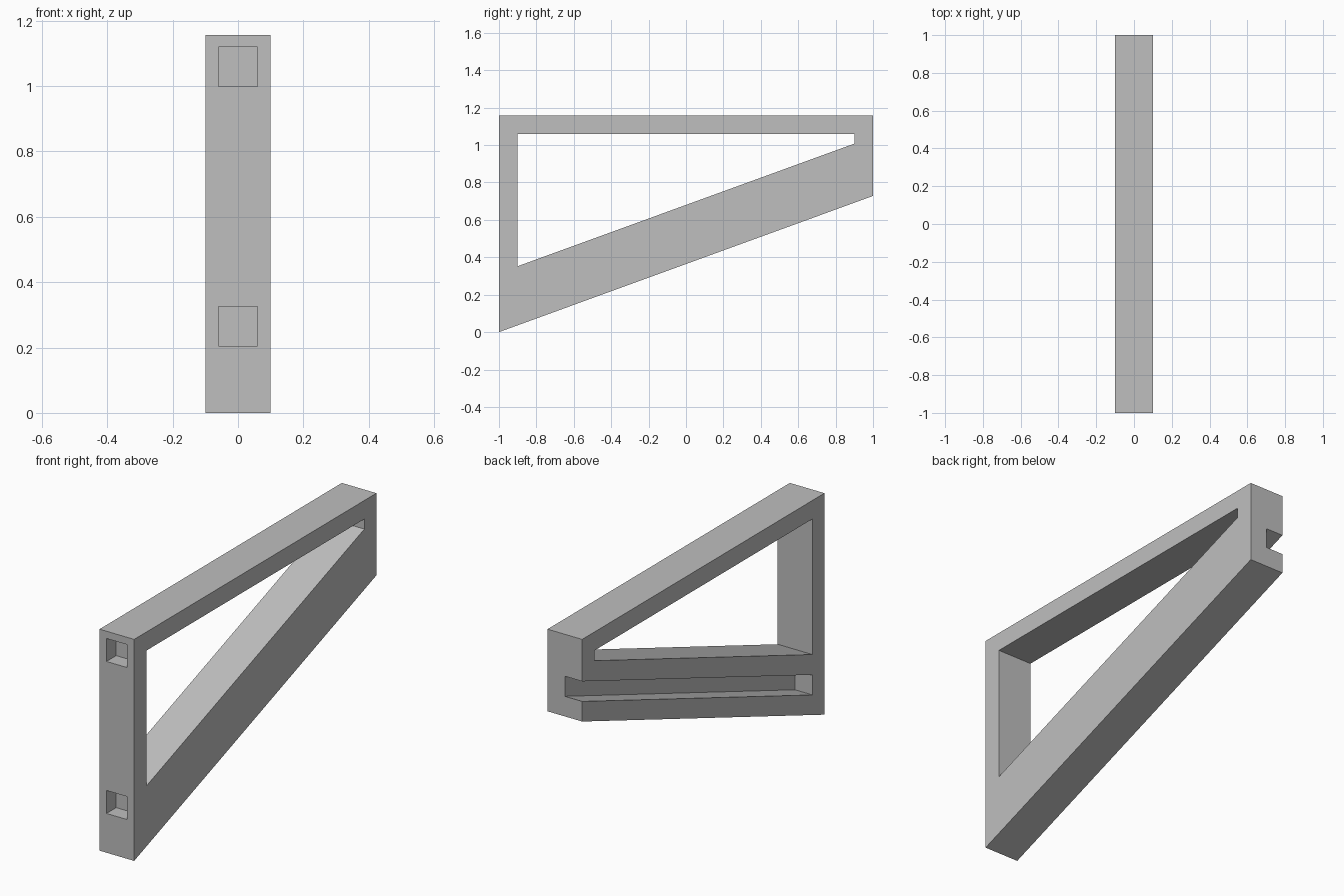
import bpy
import bmesh

cube = bpy.data.objects.get("Cube")
if cube:
    bpy.data.objects.remove(cube, do_unlink=True)

HALF_WIDTH = 0.1
TOP = 1.157
SLOPE = 0.364
WALL = 0.9          # inner face of both end posts

grey = bpy.data.materials.new("plain grey")
grey.use_nodes = True
colour = (0.52, 0.52, 0.52, 1)
grey.diffuse_color = colour
grey.node_tree.nodes["Principled BSDF"].inputs["Base Color"].default_value = colour


def ramp(y, offset=0.0):
    """Height of the sloping underside at y, raised by offset."""
    return (y + 1) * SLOPE + offset


def prism(name, profile, x0, x1):
    """Extrude a (y, z) side profile from x0 to x1."""
    bm = bmesh.new()
    face = bm.faces.new([bm.verts.new((x0, y, z)) for y, z in profile])
    ext = bmesh.ops.extrude_face_region(bm, geom=[face])
    moved = [v for v in ext["geom"] if isinstance(v, bmesh.types.BMVert)]
    bmesh.ops.translate(bm, verts=moved, vec=(x1 - x0, 0, 0))
    bmesh.ops.recalc_face_normals(bm, faces=bm.faces[:])
    mesh = bpy.data.meshes.new(name)
    bm.to_mesh(mesh)
    bm.free()
    mesh.materials.append(grey)
    obj = bpy.data.objects.new(name, mesh)
    bpy.context.collection.objects.link(obj)
    return obj


def cut(body, cutter):
    """Subtract the cutter from the body, then discard it."""
    cutter.hide_render = True
    mod = body.modifiers.new(cutter.name, "BOOLEAN")
    mod.operation = "DIFFERENCE"
    mod.solver = "EXACT"
    mod.object = cutter
    bpy.context.view_layer.objects.active = body
    bpy.ops.object.modifier_apply(modifier=mod.name)
    bpy.data.objects.remove(cutter, do_unlink=True)


# Bracket body with a sloping underside
bracket = prism("bracket_frame",
                [(-1, 0), (1, ramp(1)), (1, TOP), (-1, TOP)],
                -HALF_WIDTH, HALF_WIDTH)

# Opening between the posts, top rail and sloping brace
cut(bracket, prism("opening_cutter",
                   [(-WALL, ramp(-WALL, 0.316)), (WALL, ramp(WALL, 0.316)),
                    (WALL, 1.06), (-WALL, 1.06)], -0.2, 0.2))

# Groove along one side of the brace, open at the back end
cut(bracket, prism("groove_cutter",
                   [(-WALL, ramp(-WALL, 0.105)), (1.1, ramp(1.1, 0.105)),
                    (1.1, ramp(1.1, 0.21)), (-WALL, ramp(-WALL, 0.21))],
                   -0.2, 0))

# Two blind square sockets in the front post
for low in (0.205, 0.999):
    high = low + 0.12
    cut(bracket, prism("socket_cutter",
                       [(-1.1, low), (-0.92, low), (-0.92, high), (-1.1, high)],
                       -0.06, 0.06))
